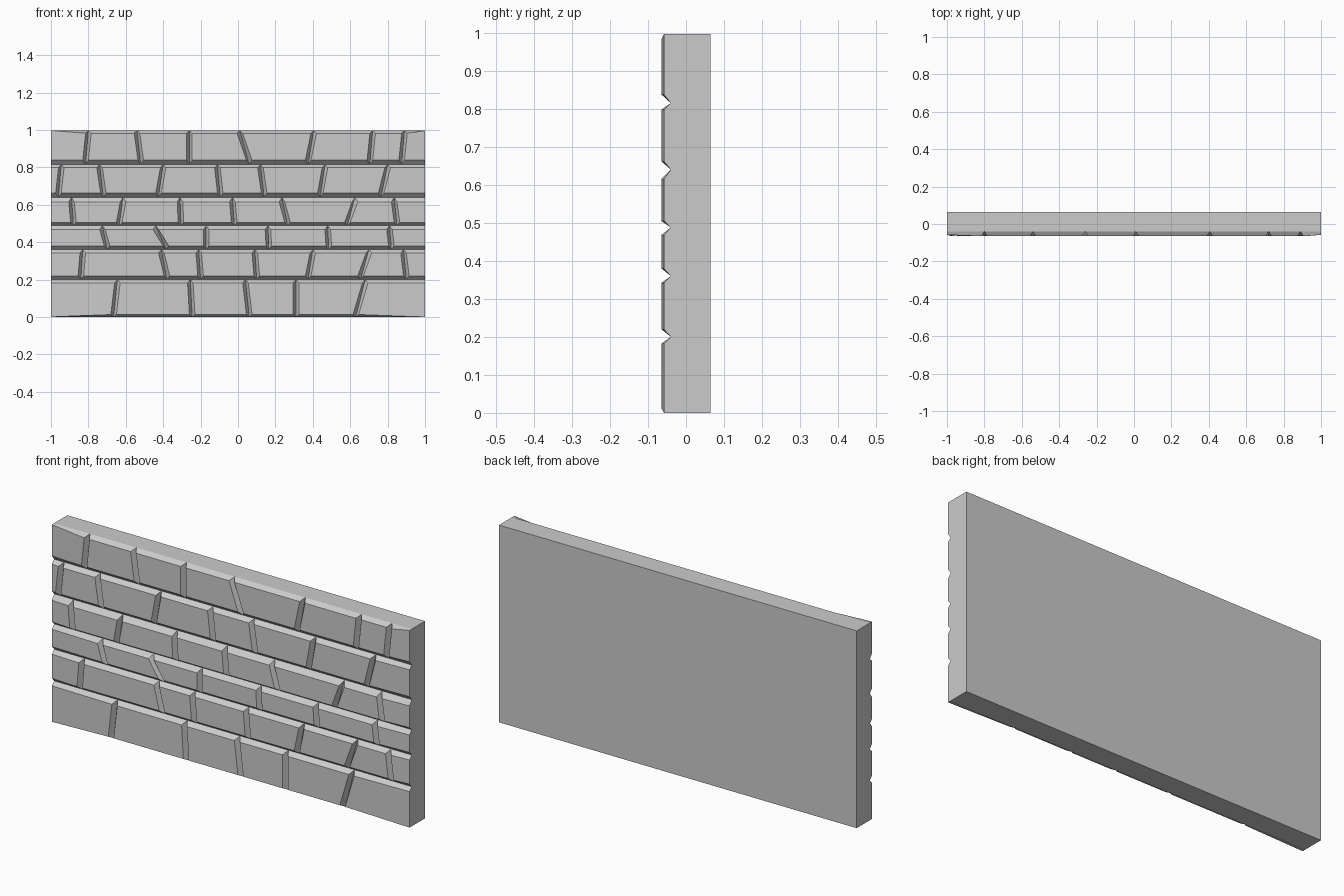
import bpy, bmesh

if "Cube" in bpy.data.objects:
    bpy.data.objects.remove(bpy.data.objects["Cube"])

BACK, GROOVE, FRONT, EDGE = 0.065, -0.04, -0.065, -0.058
HEIGHT = 0.997

# course lines, and the flat face range of each course (bottom, top)
lines = [0, 0.20, 0.36, 0.488, 0.64, 0.815, HEIGHT]
faces = [(0.013, 0.182), (0.22, 0.342), (0.38, 0.468),
         (0.505, 0.615), (0.662, 0.798), (0.838, 0.982)]

# upright joints in each course: (x at bottom, x at top)
joints = [
    [(-.665, -.645), (-.245, -.255), (.06, .04), (.31, .31), (.63, .68)],
    [(-.84, -.83), (-.38, -.41), (-.20, -.21), (.10, .09), (.375, .40),
     (.655, .70), (.90, .885)],
    [(-.70, -.725), (-.385, -.44), (-.17, -.17), (.165, .16), (.485, .48),
     (.82, .81)],
    [(-.88, -.89), (-.635, -.615), (-.305, -.31), (-.02, -.03),
     (.265, .235), (.585, .625), (.85, .835)],
    [(-.96, -.945), (-.72, -.74), (-.425, -.40), (-.095, -.11), (.14, .12),
     (.44, .465), (.765, .80)],
    [(-.815, -.80), (-.52, -.54), (-.26, -.26), (.06, .01), (.375, .405),
     (.705, .72), (.875, .89)],
]


def make_object(name, bm):
    bmesh.ops.remove_doubles(bm, verts=bm.verts, dist=0.0005)
    bmesh.ops.recalc_face_normals(bm, faces=bm.faces)
    mesh = bpy.data.meshes.new(name)
    bm.to_mesh(mesh)
    bm.free()
    obj = bpy.data.objects.new(name, mesh)
    bpy.context.collection.objects.link(obj)


def add_brick(bm, base, front):
    """Tapered stone, open at the back where it meets the slab."""
    b = [bm.verts.new(p) for p in base]
    f = [bm.verts.new(p) for p in front]
    bm.faces.new(f)
    for i in range(4):
        j = (i + 1) % 4
        bm.faces.new((b[i], b[j], f[j], f[i]))


# backing slab, its front covered by the stones
bm = bmesh.new()
bmesh.ops.create_cube(bm, size=1)
for v in bm.verts:
    v.co = (v.co.x * 2, BACK if v.co.y > 0 else GROOVE,
            HEIGHT if v.co.z > 0 else 0)
bm.normal_update()
bmesh.ops.delete(bm, geom=[f for f in bm.faces if f.calc_center_median().y < GROOVE + .001],
                 context='FACES')
make_object("backing_slab", bm)

# courses of bevelled stones
for row, row_joints in enumerate(joints):
    bm = bmesh.new()
    z0, z1 = lines[row], lines[row + 1]
    f0, f1 = faces[row]
    cuts = [(-1, -1)] + row_joints + [(1, 1)]
    for i in range(len(cuts) - 1):
        (lb, lt), (rb, rt) = cuts[i], cuts[i + 1]
        base = [(lb, GROOVE, z0), (rb, GROOVE, z0),
                (rt, GROOVE, z1), (lt, GROOVE, z1)]
        front = []
        for x, z, side in ((lb, f0, 1), (rb, f0, -1), (rt, f1, -1), (lt, f1, 1)):
            y = FRONT
            if abs(x) == 1:
                # wall ends run out flush and slightly lower
                y = EDGE
                if row == 0 and z == f0:
                    z = 0
                if row == 5 and z == f1:
                    z = HEIGHT
            else:
                x += side * 0.015
            front.append((x, y, z))
        add_brick(bm, base, front)
    make_object(f"stone_course_{row + 1}", bm)
